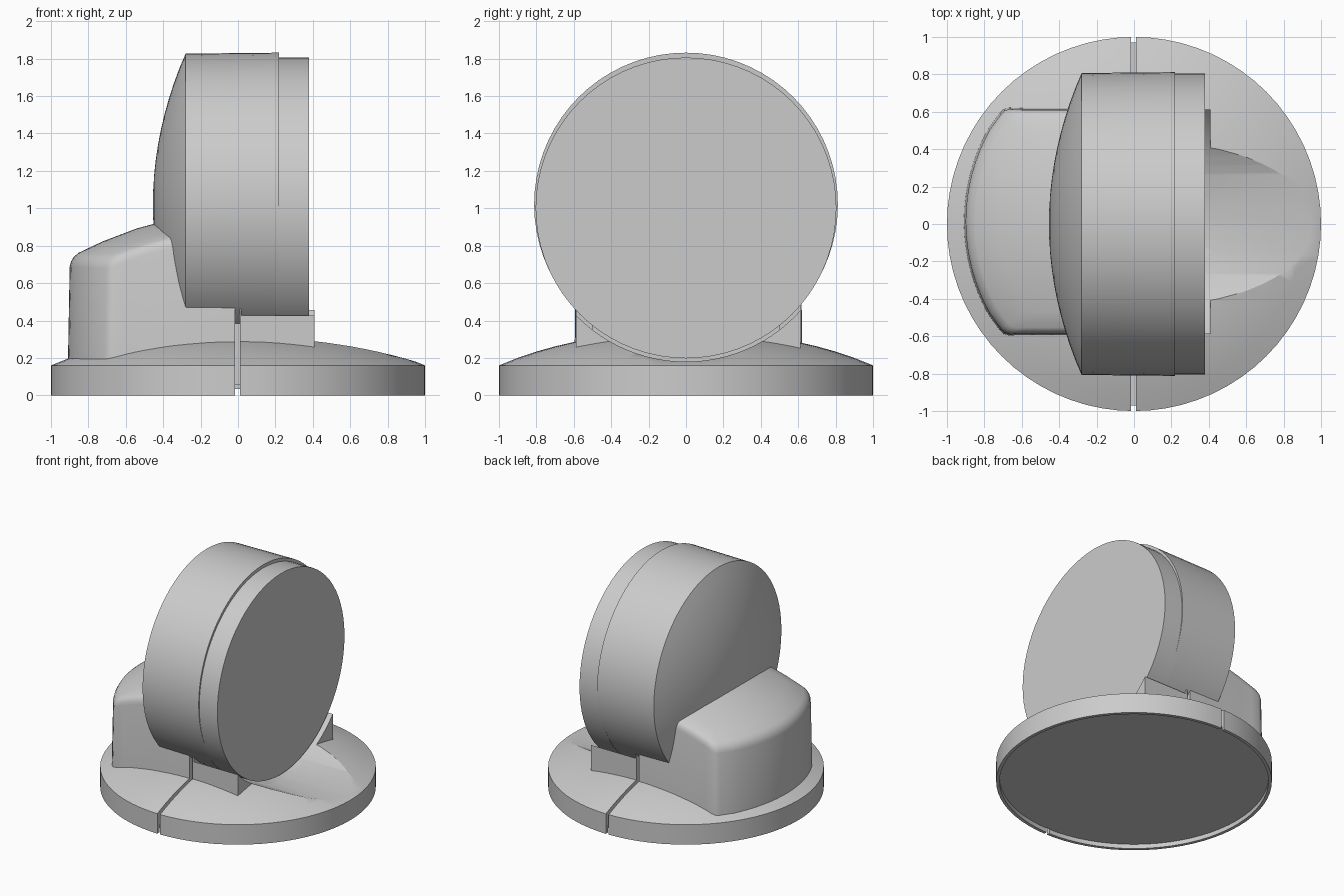
import bpy, bmesh, math
from mathutils import Matrix, Vector

cube = bpy.data.objects.get("Cube")
if cube:
    bpy.data.objects.remove(cube, do_unlink=True)

GREY = (0.6, 0.6, 0.6, 1.0)
mat = bpy.data.materials.new("plain grey")
mat.use_nodes = True
mat.diffuse_color = GREY
mat.node_tree.nodes["Principled BSDF"].inputs["Base Color"].default_value = GREY
TO_X = Matrix.Rotation(math.pi / 2, 4, "Y")


def finish(name, bm):
    bmesh.ops.remove_doubles(bm, verts=bm.verts, dist=1e-5)
    bmesh.ops.recalc_face_normals(bm, faces=bm.faces)
    mesh = bpy.data.meshes.new(name)
    bm.to_mesh(mesh)
    bm.free()
    mesh.materials.append(mat)
    obj = bpy.data.objects.new(name, mesh)
    bpy.context.collection.objects.link(obj)
    return obj


def select(obj):
    bpy.ops.object.select_all(action="DESELECT")
    obj.select_set(True)
    bpy.context.view_layer.objects.active = obj


def smooth(obj, degrees=30):
    select(obj)
    bpy.ops.object.shade_smooth_by_angle(angle=math.radians(degrees))


def loft(name, rings, matrix=Matrix()):
    """Join closed rings of equal length and cap both ends."""
    bm = bmesh.new()
    loops = [[bm.verts.new(matrix @ Vector(p)) for p in ring] for ring in rings]
    n = len(loops[0])
    for a, b in zip(loops, loops[1:]):
        for i in range(n):
            j = (i + 1) % n
            bm.faces.new((a[i], a[j], b[j], b[i]))
    bm.faces.new(loops[0])
    bm.faces.new(loops[-1])
    return finish(name, bm)


def lathe(name, profile, matrix=Matrix(), n=72):
    turns = [math.tau * i / n for i in range(n)]
    return loft(name, [[(r * math.cos(t), r * math.sin(t), z) for t in turns]
                       for r, z in profile], matrix)


def box(name, low, high):
    bm = bmesh.new()
    bmesh.ops.create_cube(bm, size=1)
    for v in bm.verts:
        v.co = [(a + b) / 2 + c * (b - a) for a, b, c in zip(low, high, v.co)]
    return finish(name, bm)


def carve(obj, cutters):
    for cutter in cutters:
        cutter.hide_render = True
        mod = obj.modifiers.new("cut", "BOOLEAN")
        mod.operation, mod.solver, mod.object = "DIFFERENCE", "EXACT", cutter
        select(obj)
        bpy.ops.object.modifier_apply(modifier=mod.name)


# Cutters: clearance for the round face, and the split line on each side
clearance = lathe("clearance_cutter", [(0.82, 0.02), (0.82, 1.2)],
                  Matrix.Translation((0, 0, 1.0)) @ TO_X, 96)
slots = [box("slot_cutter", (-0.015, min(s * 0.5, s * 1.1), -0.1),
             (0.01, max(s * 0.5, s * 1.1), 0.6)) for s in (-1, 1)]

# Domed round base with a shallow recess underneath
base = lathe("base", [(0.05, 0.035), (0.975, 0.035), (0.975, 0), (1, 0), (1, 0.16),
                      (0.9, 0.2), (0.8, 0.234), (0.7, 0.262), (0.6, 0.285),
                      (0.4, 0.315), (0.2, 0.335), (0.05, 0.34)])
carve(base, [clearance] + slots)
smooth(base)
lathe("base_plate", [(0.97, 0.035), (0.97, 0.06)])
box("inner_core", (-0.05, -0.5, 0.1), (0.05, 0.5, 0.5))


# Rear housing: curved back wall, domed top with a rounded rim
def dome(x, y):
    r = math.hypot(x, y)
    return 0.98 - 0.3 * r * r


WIDTH, Y0 = 0.6, 0.013
angle = math.asin(WIDTH)
steps = 20
arc = [(0.1 - math.cos(t), math.sin(t))
       for t in (angle * (2 * i / steps - 1) for i in range(1, steps))]
corner = [(-0.66, 0.603), (-0.69, 0.594), (-0.71, 0.575)]
side = [(-0.015, WIDTH)] + [(-0.1 * i, WIDTH) for i in range(1, 7)]
right = side + corner
left = [(x, -y) for x, y in right]
outline = right + arc[1:-1][::-1] + left[::-1]


def ring(inset, drop=None, z=None):
    points = []
    for x, y in outline:
        px = -0.015 + (x + 0.015) * (1 - inset)
        py = y * (1 - inset)
        points.append((px, py + Y0, dome(px, py) - drop if z is None else z))
    return points


housing = loft("rear_housing", [
    ring(-0.012, z=0.1), ring(0, drop=0.05), ring(0.008, drop=0.026),
    ring(0.025, drop=0.008), ring(0.055, drop=0)]
    + [ring(k, drop=0) for k in (0.2, 0.4, 0.6, 0.8, 0.97)])
smooth(housing, 35)

# Front cradle, hollowed by the clearance so only side tabs rise
cradle = box("front_cradle", (0.01, Y0 - WIDTH, 0.1), (0.41, Y0 + WIDTH, 0.5))
carve(cradle, [clearance])
smooth(cradle)

# Round drum with a bulged back
bulge = [(0.81 * k / 10, -0.455 + 0.175 * (k / 10) ** 2) for k in range(1, 10)]
drum = lathe("drum", [(0.01, -0.455)] + bulge + [(0.807, -0.28), (0.812, 0.22)],
             Matrix.Translation((0, 0, 1.02)) @ TO_X)
smooth(drum)

# Flat front face of the drum
face = lathe("drum_face", [(0.804, 0.2), (0.804, 0.38)],
             Matrix.Translation((0, 0, 1.002)) @ TO_X)
smooth(face)

# The cutters have done their work
for cutter in [clearance] + slots:
    bpy.data.objects.remove(cutter, do_unlink=True)
